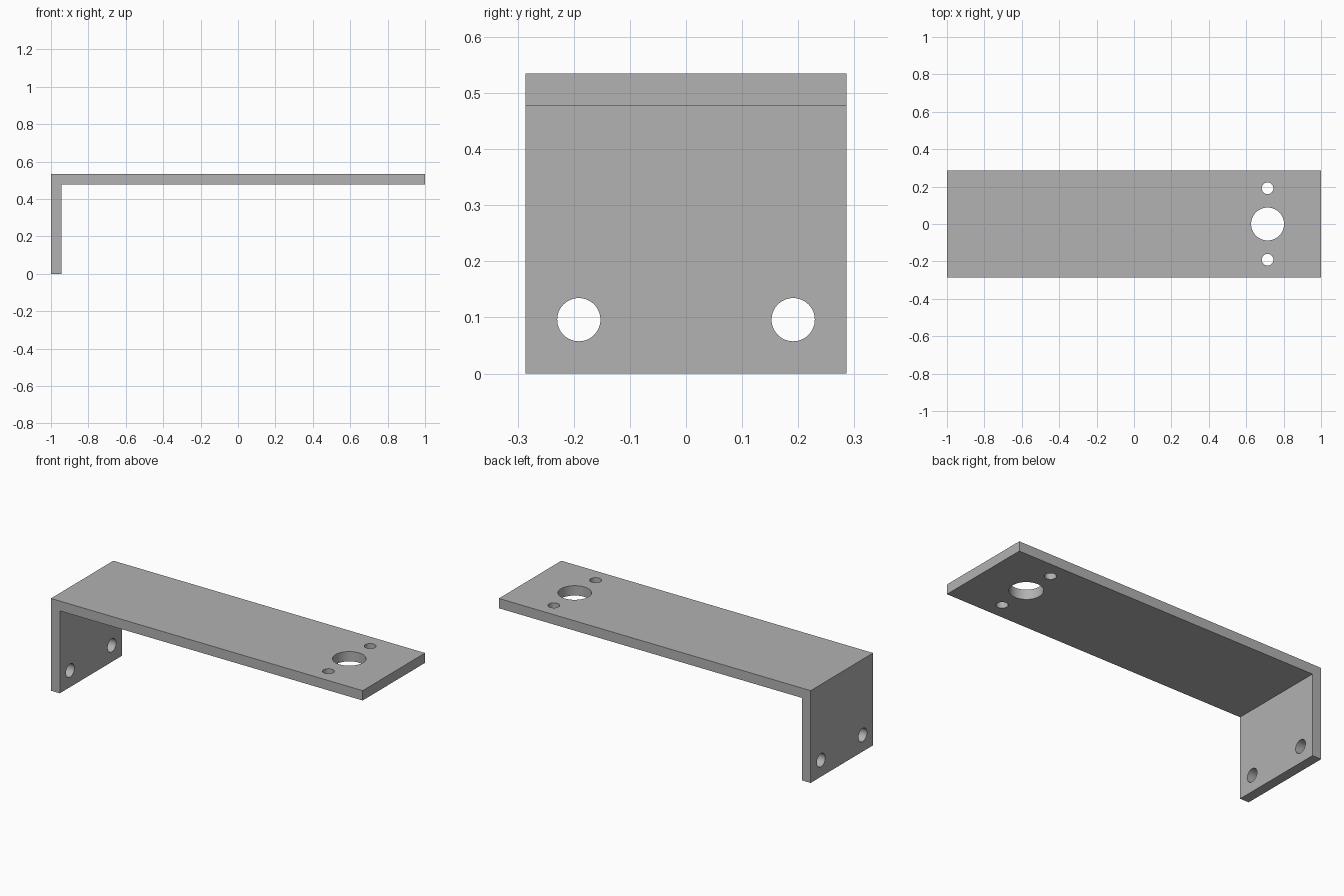
import bpy, bmesh
from mathutils import Matrix, Vector

cube = bpy.data.objects.get("Cube")
if cube:
    bpy.data.objects.remove(cube, do_unlink=True)

LENGTH, WIDTH, HEIGHT, THICK = 2.0, 0.572, 0.535, 0.057

# Plain grey metal
grey = bpy.data.materials.new("grey metal")
grey.use_nodes = True
colour = (0.445, 0.445, 0.445, 1)
grey.diffuse_color = colour
grey.node_tree.nodes["Principled BSDF"].inputs["Base Color"].default_value = colour


def make_object(name, bm):
    bmesh.ops.recalc_face_normals(bm, faces=bm.faces)
    mesh = bpy.data.meshes.new(name)
    bm.to_mesh(mesh)
    bm.free()
    mesh.materials.append(grey)
    obj = bpy.data.objects.new(name, mesh)
    bpy.context.collection.objects.link(obj)
    return obj


def add_drill(bm, centre, radius, axis):
    turn = Vector((0, 0, 1)).rotation_difference(Vector(axis)).to_matrix().to_4x4()
    bmesh.ops.create_cone(bm, cap_ends=True, segments=64, radius1=radius, radius2=radius,
                          depth=4 * THICK, matrix=Matrix.Translation(centre) @ turn)


# Bracket: L-shaped side profile extruded across the width
x0, x1 = -LENGTH / 2, LENGTH / 2
profile = [(x0, 0), (x0 + THICK, 0), (x0 + THICK, HEIGHT - THICK),
           (x1, HEIGHT - THICK), (x1, HEIGHT), (x0, HEIGHT)]
bm = bmesh.new()
face = bm.faces.new([bm.verts.new((x, -WIDTH / 2, z)) for x, z in profile])
swept = bmesh.ops.extrude_face_region(bm, geom=[face])["geom"]
bmesh.ops.translate(bm, vec=(0, WIDTH, 0),
                    verts=[g for g in swept if isinstance(g, bmesh.types.BMVert)])
bracket = make_object("angle_bracket", bm)

# Drills: centre hole and screw holes in the top plate, mounting holes in the leg
bm = bmesh.new()
plate_z, leg_x = HEIGHT - THICK / 2, x0 + THICK / 2
add_drill(bm, (0.714, 0, plate_z), 0.088, (0, 0, 1))
for side in (-1, 1):
    add_drill(bm, (0.714, side * 0.191, plate_z), 0.031, (0, 0, 1))
    add_drill(bm, (leg_x, side * 0.191, 0.096), 0.0385, (1, 0, 0))
drills = make_object("hole_cutters", bm)
drills.hide_render = True

# Cut the holes, then discard the drills
cut = bracket.modifiers.new("holes", "BOOLEAN")
cut.operation = "DIFFERENCE"
cut.solver = "EXACT"
cut.object = drills
bpy.ops.object.select_all(action="DESELECT")
bpy.context.view_layer.objects.active = bracket
bracket.select_set(True)
bpy.ops.object.modifier_apply(modifier=cut.name)
bpy.data.objects.remove(drills, do_unlink=True)
bpy.ops.object.shade_smooth_by_angle()
